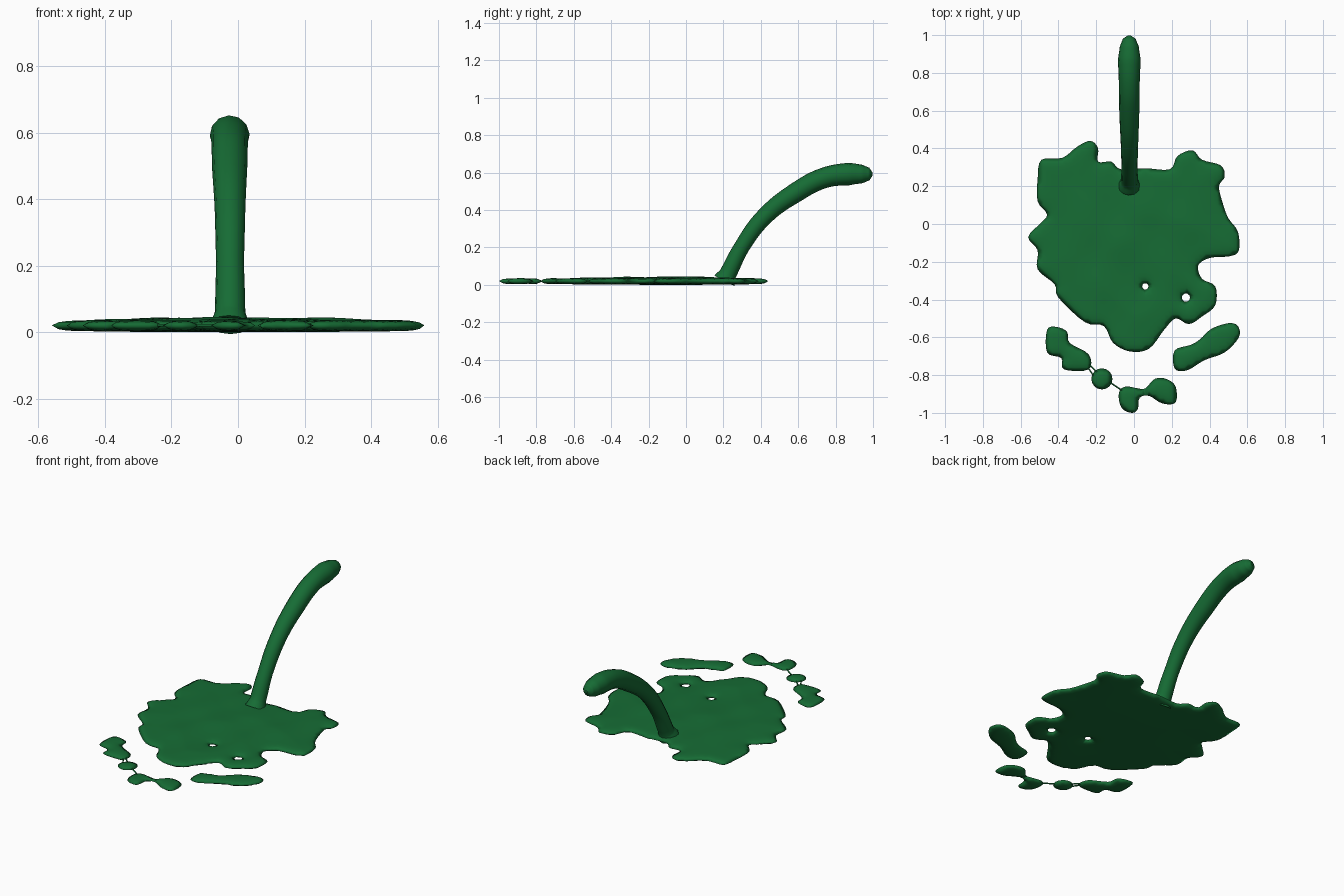
import bpy, bmesh, math
from mathutils import Vector
from mathutils.geometry import delaunay_2d_cdt, intersect_point_line

if "Cube" in bpy.data.objects:
    bpy.data.objects.remove(bpy.data.objects["Cube"])

mat = bpy.data.materials.new("green_liquid")
mat.diffuse_color = (0.008, 0.15, 0.035, 1)
mat.use_nodes = True
mat.node_tree.nodes["Principled BSDF"].inputs["Base Color"].default_value = mat.diffuse_color


def pairs(*n):
    return [Vector(p) for p in zip(n[::2], n[1::2])]


def smooth_loop(pts, sub=4):
    # closed Catmull-Rom outline
    out = []
    for i in range(len(pts)):
        a, b, c, d = (pts[(i + k) % len(pts)] for k in (-1, 0, 1, 2))
        for s in range(sub):
            t = s / sub
            out.append(0.5 * (2 * b + (c - a) * t + (2 * a - 5 * b + 4 * c - d) * t * t
                              + (3 * b - a - 3 * c + d) * t ** 3))
    return out


def circle(x, y, r, n=10):
    return [Vector((x + r * math.cos(k * math.tau / n), y + r * math.sin(k * math.tau / n)))
            for k in range(n)]


def edge_distance(p, segs):
    best = 9.0
    for a, b in segs:
        ab = b - a
        t = max(0, min(1, (p - a).dot(ab) / ab.length_squared))
        best = min(best, (p - a - ab * t).length)
    return best


def inside(p, segs):
    hit = False
    for a, b in segs:
        if (a.y > p.y) != (b.y > p.y) and p.x < a.x + (p.y - a.y) * (b.x - a.x) / (b.y - a.y):
            hit = not hit
    return hit


def puddle(name, loops, step=0.02):
    # thin lens of liquid with rounded rim and gently wavy top
    segs, pts, edges = [], [], []
    for lp in loops:
        s, n = len(pts), len(lp)
        pts += lp
        edges += [(s + i, s + (i + 1) % n) for i in range(n)]
        segs += [(lp[i], lp[(i + 1) % n]) for i in range(n)]
    xs, ys = [p.x for p in loops[0]], [p.y for p in loops[0]]
    for i in range(int((max(xs) - min(xs)) / step) + 1):
        for j in range(int((max(ys) - min(ys)) / step) + 1):
            p = Vector((min(xs) + i * step, min(ys) + j * step))
            if inside(p, segs) and edge_distance(p, segs) > 0.012:
                pts.append(p)
    verts, _, tris, *_ = delaunay_2d_cdt(pts, edges, [], 0, 1e-6)
    bm = bmesh.new()
    top, bot = [], []
    for v in verts:
        d = edge_distance(v, segs)
        rim = math.sqrt(1 - (1 - min(d / 0.06, 1)) ** 2)
        swell = min(d / 0.25, 1)
        wave = 0.004 * math.sin(17 * v.x + 5 * v.y) * math.sin(15 * v.y - 4 * v.x)
        t = bm.verts.new((v.x, v.y, 0.02 + 0.013 * rim + swell * (0.009 + wave)))
        top.append(t)
        bot.append(t if d < 1e-4 else bm.verts.new((v.x, v.y, 0.02 - 0.016 * rim - 0.004 * swell)))
    for tri in tris:
        if not inside(sum((verts[i] for i in tri), Vector((0, 0))) / 3, segs):
            continue
        bm.faces.new([top[i] for i in tri])
        low = [bot[i] for i in reversed(tri)]
        if any(bot[i] is not top[i] for i in tri):
            bm.faces.new(low)
    bmesh.ops.recalc_face_normals(bm, faces=bm.faces)
    me = bpy.data.meshes.new(name)
    bm.to_mesh(me)
    bm.free()
    finish(name, me)


def finish(name, me):
    me.materials.clear()
    me.materials.append(mat)
    me.polygons.foreach_set("use_smooth", [True] * len(me.polygons))
    ob = bpy.data.objects.new(name, me)
    bpy.context.collection.objects.link(ob)


def tube(name, path):
    # path points are (x, y, z, radius)
    cu = bpy.data.curves.new(name + "_path", 'CURVE')
    cu.dimensions = '3D'
    cu.bevel_depth = 1
    cu.bevel_resolution = 4
    cu.use_fill_caps = True
    cu.resolution_u = 6
    sp = cu.splines.new('BEZIER')
    sp.bezier_points.add(len(path) - 1)
    for bp, (x, y, z, r) in zip(sp.bezier_points, path):
        bp.co, bp.radius = (x, y, z), r
        bp.handle_left_type = bp.handle_right_type = 'AUTO'
    tmp = bpy.data.objects.new(name + "_tmp", cu)
    bpy.context.collection.objects.link(tmp)
    dg = bpy.context.evaluated_depsgraph_get()
    me = bpy.data.meshes.new_from_object(tmp.evaluated_get(dg))
    bpy.data.objects.remove(tmp)
    finish(name, me)


# main splash with two small holes
outline = pairs(
    -.49, .34, -.38, .35, -.30, .41, -.23, .44, -.19, .40, -.19, .33, -.12, .33, -.07, .29,
    .06, .295, .19, .29, .23, .36, .31, .39, .36, .34, .46, .31, .48, .25, .45, .20, .47, .11,
    .50, .03, .55, -.04, .555, -.14, .51, -.17, .40, -.18, .34, -.22, .36, -.29, .43, -.33,
    .43, -.43, .36, -.49, .29, -.53, .22, -.50, .16, -.56, .08, -.66, -.02, -.675, -.11, -.63,
    -.16, -.54, -.26, -.52, -.40, -.39, -.42, -.32, -.51, -.24, -.51, -.14, -.56, -.07,
    -.50, 0, -.46, .05, -.51, .12, -.51, .24)
puddle("splash", [smooth_loop(outline), circle(.06, -.33, .017), circle(.275, -.39, .022)])

# separate droplets in front
puddle("left_droplet", [smooth_loop(pairs(
    -.46, -.56, -.41, -.545, -.355, -.57, -.34, -.63, -.24, -.69, -.24, -.77, -.37, -.77,
    -.385, -.71, -.46, -.68))])
puddle("small_droplet", [circle(-.17, -.82, .056, 16)])
puddle("front_droplet", [smooth_loop(pairs(
    -.075, -.88, -.04, -.86, .02, -.87, .06, -.87, .11, -.82, .17, -.82, .22, -.86, .22, -.945,
    .15, -.95, .08, -.91, .03, -.92, .02, -.98, -.01, -1, -.06, -.98, -.08, -.93))])
puddle("right_droplet", [smooth_loop(pairs(
    .50, -.525, .55, -.54, .555, -.60, .48, -.68, .375, -.72, .28, -.775, .215, -.765,
    .215, -.67, .30, -.64, .35, -.61, .41, -.555))])

# thin threads joining droplets
for i, (a, b) in enumerate([((-.25, -.73), (-.19, -.79)), ((-.25, -.75), (-.21, -.81)),
                            ((-.14, -.83), (-.05, -.89))]):
    tube(f"thread_{i + 1}", [(*a, .02, .004), (*b, .02, .004)])

# arcing stream
tube("stream", [
    (-.025, .205, .022, .060), (-.024, .225, .06, .046), (-.024, .30, .205, .042),
    (-.024, .42, .365, .046), (-.025, .59, .495, .053), (-.025, .74, .572, .055),
    (-.025, .87, .592, .060), (-.025, .94, .592, .050), (-.025, .98, .592, .034),
    (-.025, .998, .592, .008)])
